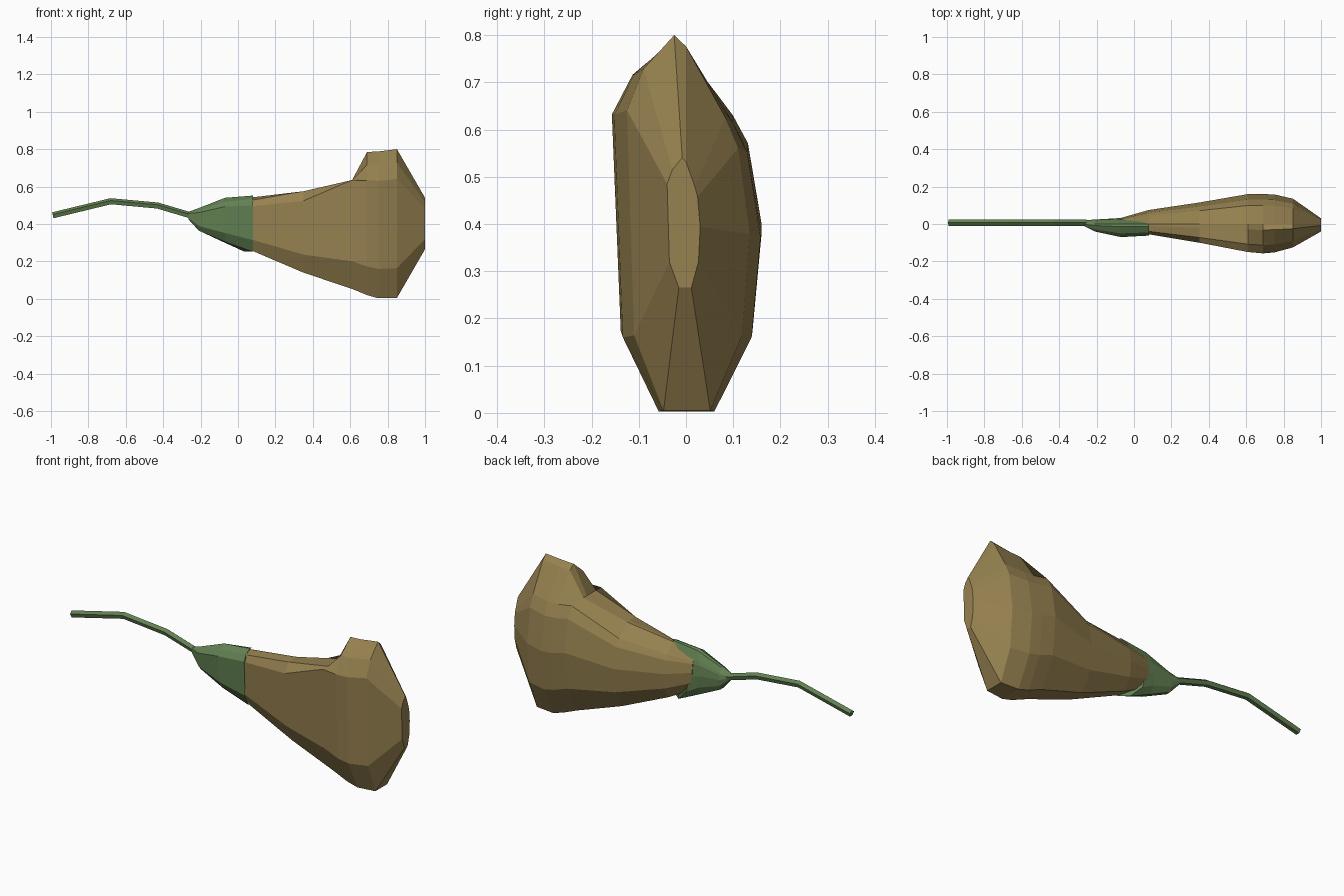
import bpy
import bmesh
import math
from mathutils import Vector

cube = bpy.data.objects.get("Cube")
if cube:
    bpy.data.objects.remove(cube, do_unlink=True)


def make_material(name, rgb):
    mat = bpy.data.materials.new(name)
    mat.use_nodes = True
    mat.diffuse_color = (*rgb, 1)
    mat.node_tree.nodes["Principled BSDF"].inputs["Base Color"].default_value = (*rgb, 1)
    return mat


petal_brown = make_material("petal brown", (0.305, 0.22, 0.08))
leaf_green = make_material("leaf green", (0.125, 0.22, 0.085))

# Cross-section of the flower: sideways position (-1 to 1) and height (0 to 1)
PROFILE = [(-0.2, 1), (-0.72, 0.91), (-1, 0.8), (-0.88, 0.2), (-0.38, 0),
           (0.38, 0), (0.88, 0.2), (1, 0.47), (0.82, 0.7), (0.62, 0.78), (0, 0.97)]


def skin(name, rings, mat):
    """Join a row of vertex rings into a closed, flat-shaded object."""
    bm = bmesh.new()
    loops = [[bm.verts.new(p) for p in ring] for ring in rings]
    n = len(loops[0])
    for a, b in zip(loops, loops[1:]):
        for i in range(n):
            j = (i + 1) % n
            bm.faces.new((a[i], a[j], b[j], b[i]))
    bm.faces.new(loops[0])
    bm.faces.new(loops[-1])
    bmesh.ops.recalc_face_normals(bm, faces=bm.faces)
    mesh = bpy.data.meshes.new(name)
    bm.to_mesh(mesh)
    bm.free()
    mesh.materials.append(mat)
    obj = bpy.data.objects.new(name, mesh)
    bpy.context.collection.objects.link(obj)
    return obj


def section(x, bottom, height, limit, front, back, slant=0):
    """Scale the profile, flatten it at the limit, pull its back half along x."""
    ring = []
    for u, v in PROFILE:
        y = u * (back if u > 0 else front)
        ring.append((x - slant * max(u, 0), y, min(bottom + v * height, limit)))
    return ring


# Flower: narrow throat, flattened top, raised lip, blunt mouth
skin("flower", [
    section(-0.06, 0.33, 0.2, 0.53, 0.03, 0.035),
    section(0.08, 0.255, 0.3, 0.543, 0.055, 0.075),
    section(0.35, 0.14, 0.48, 0.575, 0.10, 0.115),
    section(0.61, 0.053, 0.74, 0.635, 0.15, 0.16),
    section(0.69, 0.02, 0.765, 0.785, 0.157, 0.16),
    section(0.75, 0.003, 0.785, 0.79, 0.152, 0.158),
    section(0.85, 0.005, 0.795, 0.8, 0.125, 0.135),
    section(1.0, 0.265, 0.275, 0.54, 0.04, 0.03),
], petal_brown)

# Calyx: cup reaching further along the front than the back
skin("calyx", [
    section(-0.265, 0.425, 0.04, 0.465, 0.012, 0.02),
    section(-0.21, 0.365, 0.12, 0.485, 0.04, 0.024),
    section(-0.07, 0.305, 0.235, 0.54, 0.07, 0.03, 0.03),
    section(0.08, 0.252, 0.31, 0.552, 0.062, 0.036, 0.12),
], leaf_green)

# Stem: thin five-sided bent rod
stem_path = [(-0.99, 0.445), (-0.68, 0.52), (-0.43, 0.497), (-0.255, 0.445)]
stem_rings = []
for i, (x, z) in enumerate(stem_path):
    before = Vector(stem_path[max(i - 1, 0)])
    after = Vector(stem_path[min(i + 1, len(stem_path) - 1)])
    run = (after - before).normalized()
    ring = []
    for k in range(5):
        a = math.tau * k / 5 + math.pi / 2
        up = 0.018 * math.sin(a)
        ring.append((x - run.y * up, 0.007 + 0.018 * math.cos(a), z + run.x * up))
    stem_rings.append(ring)
skin("stem", stem_rings, leaf_green)
